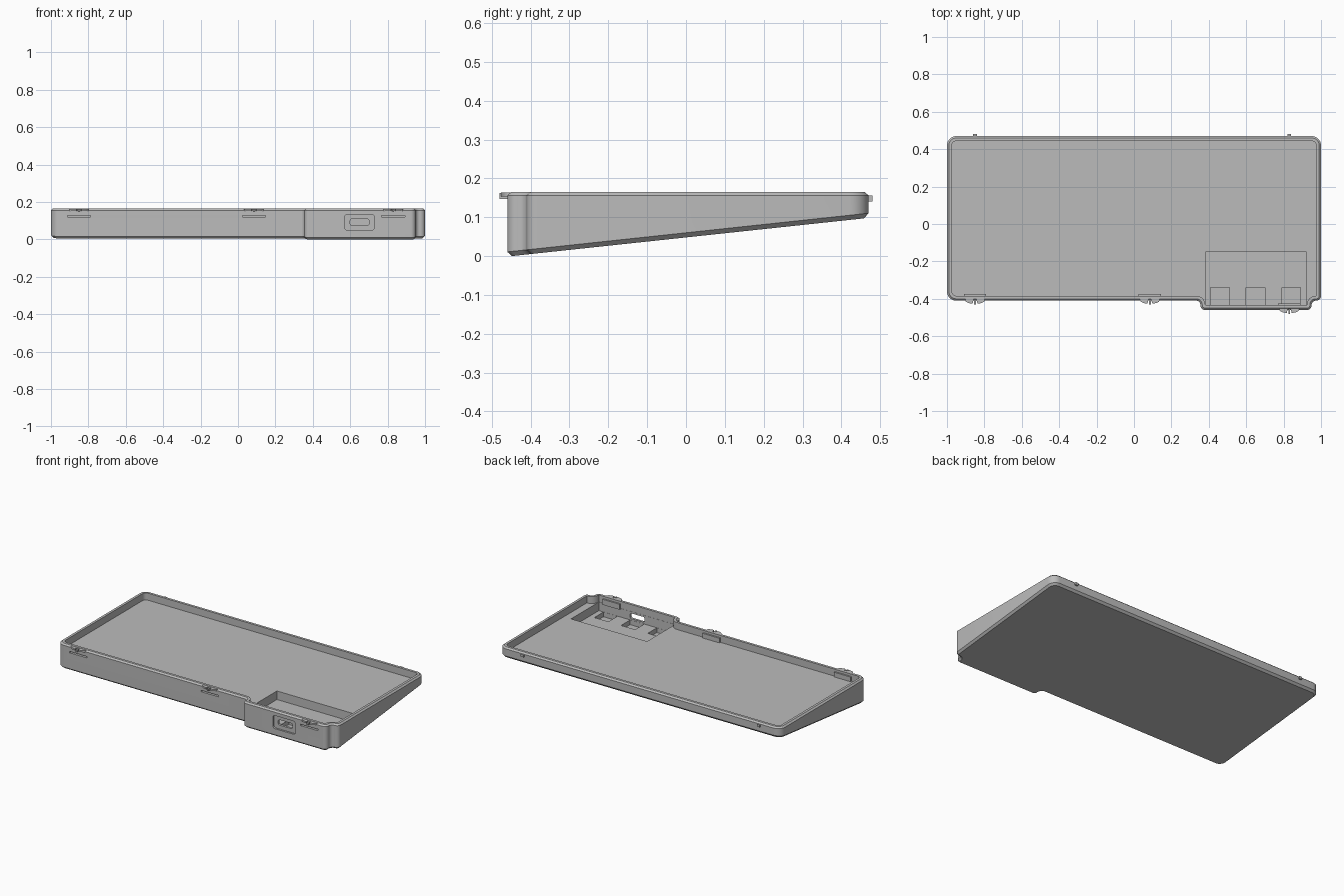
import bpy, bmesh, math
from mathutils import Vector

if "Cube" in bpy.data.objects:
    bpy.data.objects.remove(bpy.data.objects["Cube"], do_unlink=True)

GREY = (0.5, 0.5, 0.5, 1)
mat = bpy.data.materials.new("plain grey")
mat.use_nodes = True
mat.diffuse_color = GREY
mat.node_tree.nodes["Principled BSDF"].inputs["Base Color"].default_value = GREY

TOP, FLOOR, WALL = 0.165, 0.12, 0.026
FRONT, BUMP, BACK = -0.41, -0.46, 0.47

# Tray outline, counter-clockwise: x, y, corner radius
CORNERS = [(-1, BACK, .05), (-1, FRONT, .05), (.355, FRONT, .022), (.355, BUMP, .026),
           (.95, BUMP, .026), (.95, FRONT, .022), (1, FRONT, .026), (1, BACK, .05)]


def outline(inset, steps=8):
    """Rounded tray outline moved inwards by inset."""
    pts = []
    n = len(CORNERS)
    for i, (x, y, r) in enumerate(CORNERS):
        p = Vector((x, y))
        a = (p - Vector(CORNERS[i - 1][:2])).normalized()
        b = (Vector(CORNERS[(i + 1) % n][:2]) - p).normalized()
        turn = 1 if a.cross(b) > 0 else -1
        p += (Vector((-a.y, a.x)) + Vector((-b.y, b.x))) * inset
        r = max(r - turn * inset, .0005)
        centre = p - a * r + b * r
        for k in range(steps + 1):
            t = math.pi / 2 * k / steps
            pts.append(centre - b * r * math.cos(t) + a * r * math.sin(t))
    return pts


def loft(name, loops):
    """Closed solid through matching loops of 3D points."""
    bm = bmesh.new()
    rings = [[bm.verts.new(p) for p in loop] for loop in loops]
    n = len(rings[0])
    for low, high in zip(rings, rings[1:]):
        for i in range(n):
            j = (i + 1) % n
            bm.faces.new((low[i], low[j], high[j], high[i]))
    bm.faces.new(rings[0][::-1])
    bm.faces.new(rings[-1])
    bmesh.ops.recalc_face_normals(bm, faces=bm.faces)
    mesh = bpy.data.meshes.new(name)
    bm.to_mesh(mesh)
    bm.free()
    mesh.materials.append(mat)
    obj = bpy.data.objects.new(name, mesh)
    bpy.context.collection.objects.link(obj)
    return obj


def prism(name, pts, z0, z1):
    return loft(name, [[(x, y, z) for x, y in pts] for z in (z0, z1)])


def box(name, x0, x1, y0, y1, z0, z1):
    return prism(name, [(x0, y0), (x1, y0), (x1, y1), (x0, y1)], z0, z1)


def front_plug(name, cx, cz, hw, hh, r, y0, y1):
    """Rounded rectangle in the xz plane, extruded along y."""
    pts = []
    for k in range(4):
        sx, sz = ((1, 1), (-1, 1), (-1, -1), (1, -1))[k]
        for s in range(6):
            t = math.pi / 2 * (k + s / 5)
            pts.append((cx + sx * (hw - r) + r * math.cos(t), cz + sz * (hh - r) + r * math.sin(t)))
    return loft(name, [[(x, y, z) for x, z in pts] for y in (y0, y1)])


def select(obj):
    bpy.ops.object.select_all(action="DESELECT")
    obj.select_set(True)
    bpy.context.view_layer.objects.active = obj


def cut(target, cutter):
    mod = target.modifiers.new("cut", "BOOLEAN")
    mod.operation = "DIFFERENCE"
    mod.solver = "EXACT"
    mod.object = cutter
    select(target)
    bpy.ops.object.modifier_apply(modifier=mod.name)
    bpy.data.objects.remove(cutter, do_unlink=True)


def slope(p, lift=0):
    return (p.x, p.y, (p.y + .448) * .107 + lift)


# Wedge-shaped body with chamfered bottom and rim
edge, bottom, rim = outline(0), outline(.012), outline(.01)
tray = loft("tray", [[slope(p) for p in bottom],
                     [slope(p, .012) for p in edge],
                     [(p.x, p.y, TOP - .009) for p in edge],
                     [(p.x, p.y, TOP) for p in rim]])

# Main cavity and the deeper electronics pocket with three recesses
cut(tray, prism("cavity", [tuple(p) for p in outline(WALL)], FLOOR, TOP + .1))
cut(tray, box("pocket", .382, .923, BUMP + WALL + .001, -.15, .065, .14))
for x in (.46, .65, .84):
    cut(tray, box("recess", x - .05, x + .05, BUMP + WALL + .002, -.34, .035, .08))

# Cable port in the front wall
cut(tray, front_plug("port_recess", .65, .092, .08, .042, .015, BUMP - .05, BUMP + .012))
cut(tray, front_plug("port_hole", .65, .092, .05, .017, .008, BUMP - .05, BUMP + .06))

# Flexible front clips, each above a slot in the wall
for i, (cx, wall) in enumerate([(-.85, FRONT), (.085, FRONT), (.83, BUMP)]):
    cut(tray, box("slot", cx - .062, cx + .062, wall - .05, wall + .018, .119, .128))
    for side in (-1, 1):
        pts = [(cx + side * .006, wall + .012)]
        for k in range(9):
            t = math.pi / 2 * (.1 + .9 * k / 8)
            pts.append((cx + side * (.006 + .046 * math.sin(t)), wall + .002 - .018 * math.cos(t)))
        pts.append((cx + side * .052, wall + .012))
        prism(f"clip_{i}_{'left' if side > 0 else 'right'}", pts, .153, .1635)
    box(f"clip_stem_{i}", cx - .005, cx + .005, wall - .02, wall + .012, .147, .162)
    box(f"clip_backing_{i}", cx - .06, cx + .06, wall + .02, wall + .036, FLOOR - .002 if i < 2 else .115, .15)

# Small latching knobs on the back wall
for i, x in enumerate((-.85, .83)):
    box(f"back_knob_{i}", x - .01, x + .01, BACK - .005, BACK + .01, .14, .156)

select(tray)
bpy.ops.object.shade_smooth_by_angle(angle=math.radians(25))
